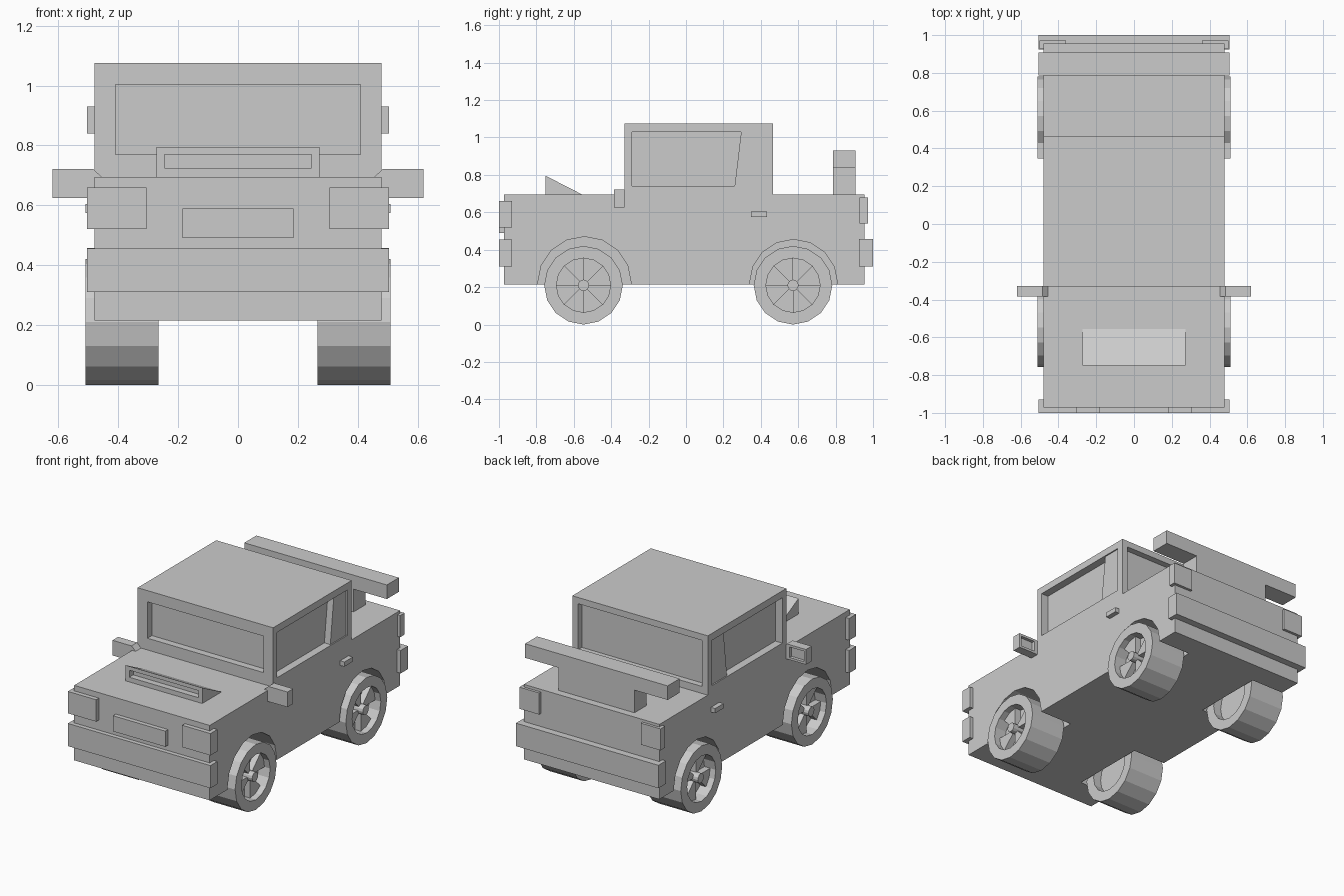
import bpy, bmesh
from math import sin, cos, pi

if "Cube" in bpy.data.objects:
    bpy.data.objects.remove(bpy.data.objects["Cube"])

grey = bpy.data.materials.new("plain_grey")
grey.diffuse_color = (0.6, 0.6, 0.6, 1)
grey.use_nodes = True
grey.node_tree.nodes["Principled BSDF"].inputs["Base Color"].default_value = grey.diffuse_color


def finish(name, bm):
    bmesh.ops.recalc_face_normals(bm, faces=bm.faces)
    me = bpy.data.meshes.new(name)
    bm.to_mesh(me)
    bm.free()
    me.materials.append(grey)
    ob = bpy.data.objects.new(name, me)
    bpy.context.collection.objects.link(ob)
    return ob


def prism(name, pts, axis, a, b):
    """Extrude a profile along x (points y,z) or along y (points x,z)."""
    bm = bmesh.new()
    ends = []
    for d in (a, b):
        ends.append([bm.verts.new((d, p, q) if axis == "x" else (p, d, q)) for p, q in pts])
        bm.faces.new(ends[-1])
    n = len(pts)
    for i in range(n):
        j = (i + 1) % n
        bm.faces.new((ends[0][i], ends[0][j], ends[1][j], ends[1][i]))
    return finish(name, bm)


def box(name, x0, x1, y0, y1, z0, z1):
    return prism(name, [(y0, z0), (y1, z0), (y1, z1), (y0, z1)], "x", x0, x1)


def arc(cy, cz, r, n=16, start=0.0, sweep=2 * pi, closed=True):
    count = n if closed else n + 1
    return [(cy + r * cos(start + sweep * i / n), cz + r * sin(start + sweep * i / n))
            for i in range(count)]


def lathe_x(name, profile, cy, cz, n=16):
    """Turn (x, radius) points about the wheel axle and cap both ends."""
    bm = bmesh.new()
    rings = [[bm.verts.new((x, y, z)) for y, z in arc(cy, cz, r, n)] for x, r in profile]
    for a, b in zip(rings, rings[1:]):
        for i in range(n):
            j = (i + 1) % n
            bm.faces.new((a[i], a[j], b[j], b[i]))
    bm.faces.new(rings[0])
    bm.faces.new(rings[-1])
    return finish(name, bm)


def cut(target, *cutters):
    for c in cutters:
        c.hide_render = True
        m = target.modifiers.new("cut", "BOOLEAN")
        m.operation, m.solver, m.object = "DIFFERENCE", "EXACT", c
        bpy.context.view_layer.objects.active = target
        bpy.ops.object.modifier_apply(modifier=m.name)
        bpy.data.objects.remove(c)


FRONT, REAR, AXLE = -0.548, 0.572, 0.21

# body with wheel wells
body = box("body", -0.48, 0.48, -0.972, 0.955, 0.215, 0.695)
for s in (-1, 1):
    cut(body, prism("well", arc(FRONT + 0.005, 0.22, 0.25), "x", s * 0.25, s * 0.6),
        prism("well", arc(REAR + 0.003, 0.22, 0.235), "x", s * 0.25, s * 0.6))

# cab with recessed windows
cab = box("cab", -0.48, 0.48, -0.33, 0.465, 0.695, 1.075)
cut(cab, box("cutter", -0.41, 0.41, -0.4, -0.285, 0.77, 1.003),
    box("cutter", -0.44, 0.44, 0.425, 0.6, 0.74, 1.035))
for s in (-1, 1):
    cut(cab, box("cutter", s * 0.472, s * 0.6, -0.29, 0.42, 0.74, 1.03),
        prism("cutter", [(-0.29, 0.74), (0.26, 0.74), (0.295, 1.03), (-0.29, 1.03)],
              "x", s * 0.43, s * 0.6))

# hood scoop with air slot
scoop = prism("hood_scoop", [(-0.75, 0.69), (-0.75, 0.795), (-0.555, 0.695), (-0.555, 0.69)],
              "x", -0.272, 0.272)
cut(scoop, box("cutter", -0.245, 0.245, -0.8, -0.71, 0.725, 0.77))

# bumpers, number plate and rear wing
box("front_bumper", -0.505, 0.505, -1.0, -0.93, 0.31, 0.455)
box("rear_bumper", -0.505, 0.505, 0.925, 1.0, 0.31, 0.457)
box("front_plate", -0.185, 0.185, -1.0, -0.96, 0.49, 0.59)
box("wing", -0.505, 0.505, 0.785, 0.907, 0.84, 0.93)
box("wing_support", -0.27, 0.27, 0.785, 0.907, 0.69, 0.84)

for s, side in ((-1, "left"), (1, "right")):
    # lights and door handle
    box(side + "_headlight", s * 0.305, s * 0.505, -1.0, -0.93, 0.52, 0.66)
    box(side + "_tail_light", s * 0.36, s * 0.5, 0.927, 0.972, 0.54, 0.678)
    box(side + "_door_handle", s * 0.47, s * 0.51, 0.348, 0.433, 0.575, 0.605)
    # wing mirror with a recessed glass at the back
    mirror = prism(side + "_mirror", [(s * x, z) for x, z in (
        (0.45, 0.69), (0.485, 0.722), (0.62, 0.722), (0.62, 0.625), (0.465, 0.625))],
        "y", -0.385, -0.328)
    cut(mirror, box("cutter", s * 0.505, s * 0.605, -0.348, -0.3, 0.64, 0.707))
    # wheels: tyre dished on both sides, wedge spokes, hub
    for y, end in ((FRONT, "front"), (REAR, "rear")):
        name = end + "_" + side
        lathe_x(name + "_tyre", [(s * x, r) for x, r in (
            (0.32, 0.03), (0.32, 0.145), (0.265, 0.145), (0.265, 0.21), (0.51, 0.21),
            (0.51, 0.145), (0.43, 0.145), (0.43, 0.03))], y, AXLE)
        for k in range(4):
            wedge = [(y, AXLE)] + arc(y, AXLE, 0.145, 2, k * pi / 2, pi / 4, False)
            prism(name + "_spoke", wedge, "x", s * 0.425, s * 0.47)
        prism(name + "_hub", arc(y, AXLE, 0.03, 12), "x", s * 0.425, s * 0.505)
